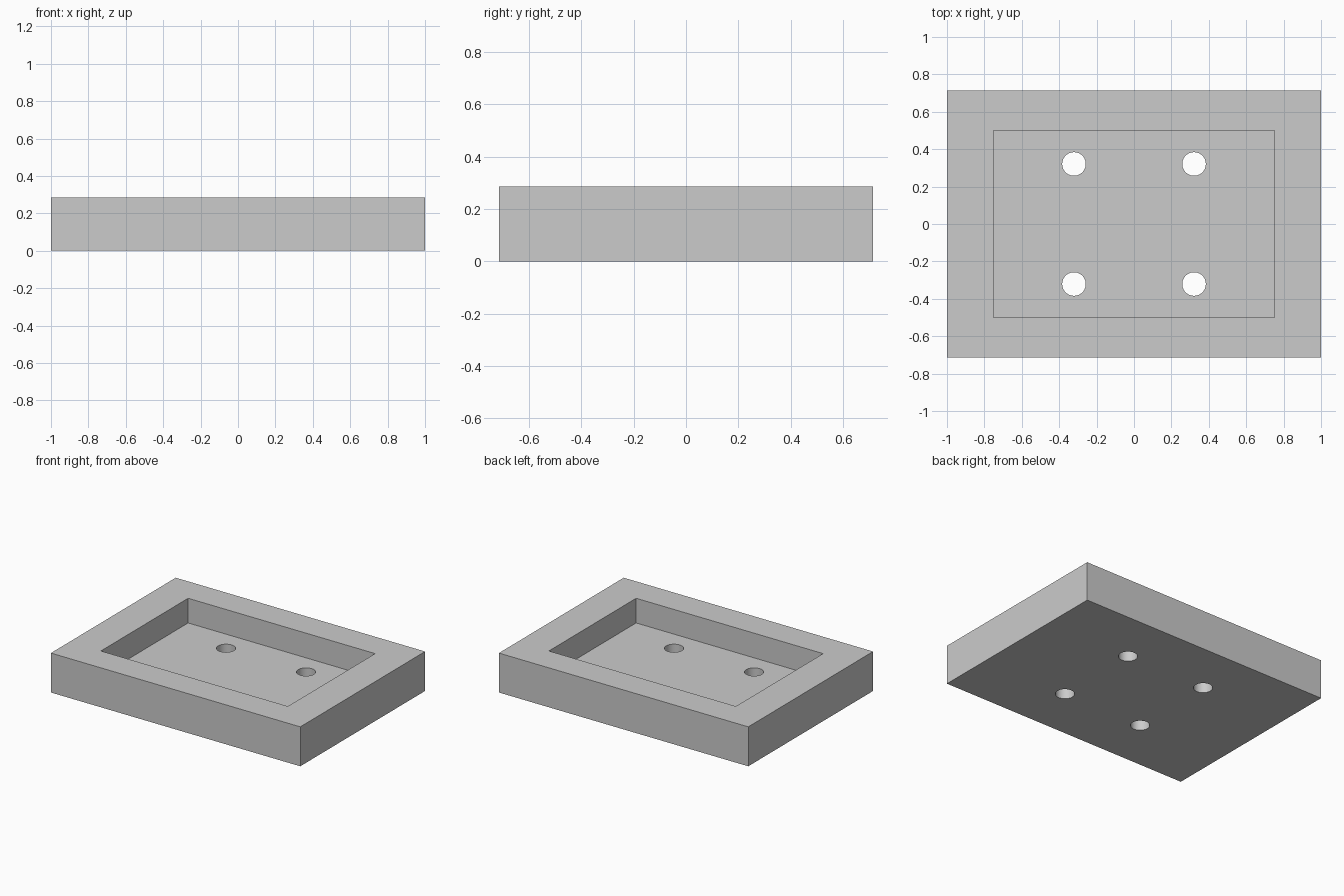
import bpy

LENGTH, WIDTH, HEIGHT = 2.0, 1.43, 0.286
RECESS_LENGTH, RECESS_WIDTH, FLOOR = 1.5, 1.0, 0.107
HOLE_RADIUS, HOLE_OFFSET = 0.063, 0.321

cube = bpy.data.objects.get("Cube")
if cube:
    bpy.data.objects.remove(cube, do_unlink=True)

# Plain grey material
grey = bpy.data.materials.new("light_grey")
grey.use_nodes = True
colour = (0.6, 0.6, 0.6, 1.0)
grey.diffuse_color = colour
grey.node_tree.nodes["Principled BSDF"].inputs["Base Color"].default_value = colour


def box(name, size, bottom):
    """Box centred on x and y, resting on the given height."""
    bpy.ops.mesh.primitive_cube_add(size=1, location=(0, 0, bottom + size[2] / 2))
    obj = bpy.context.object
    obj.name = name
    obj.scale = size
    bpy.ops.object.transform_apply(location=True, rotation=False, scale=True)
    obj.data.materials.append(grey)
    return obj


def cut(target, cutter):
    """Subtract the cutter from the target, then discard it."""
    cutter.hide_render = True
    mod = target.modifiers.new("cut", 'BOOLEAN')
    mod.operation = 'DIFFERENCE'
    mod.solver = 'EXACT'
    mod.object = cutter
    bpy.ops.object.select_all(action='DESELECT')
    target.select_set(True)
    bpy.context.view_layer.objects.active = target
    bpy.ops.object.modifier_apply(modifier=mod.name)
    bpy.data.objects.remove(cutter, do_unlink=True)


# Solid block with a rectangular pocket in the top
tray = box("recessed_tray", (LENGTH, WIDTH, HEIGHT), 0)
cut(tray, box("pocket_cutter", (RECESS_LENGTH, RECESS_WIDTH, HEIGHT), FLOOR))

# Four round mounting holes through the floor
for x in (-HOLE_OFFSET, HOLE_OFFSET):
    for y in (-HOLE_OFFSET, HOLE_OFFSET):
        bpy.ops.mesh.primitive_cylinder_add(
            vertices=48, radius=HOLE_RADIUS, depth=HEIGHT * 2, location=(x, y, 0))
        hole = bpy.context.object
        hole.name = "hole_cutter"
        hole.data.materials.append(grey)
        cut(tray, hole)

# Smooth hole walls, crisp edges
bpy.ops.object.shade_smooth_by_angle()
